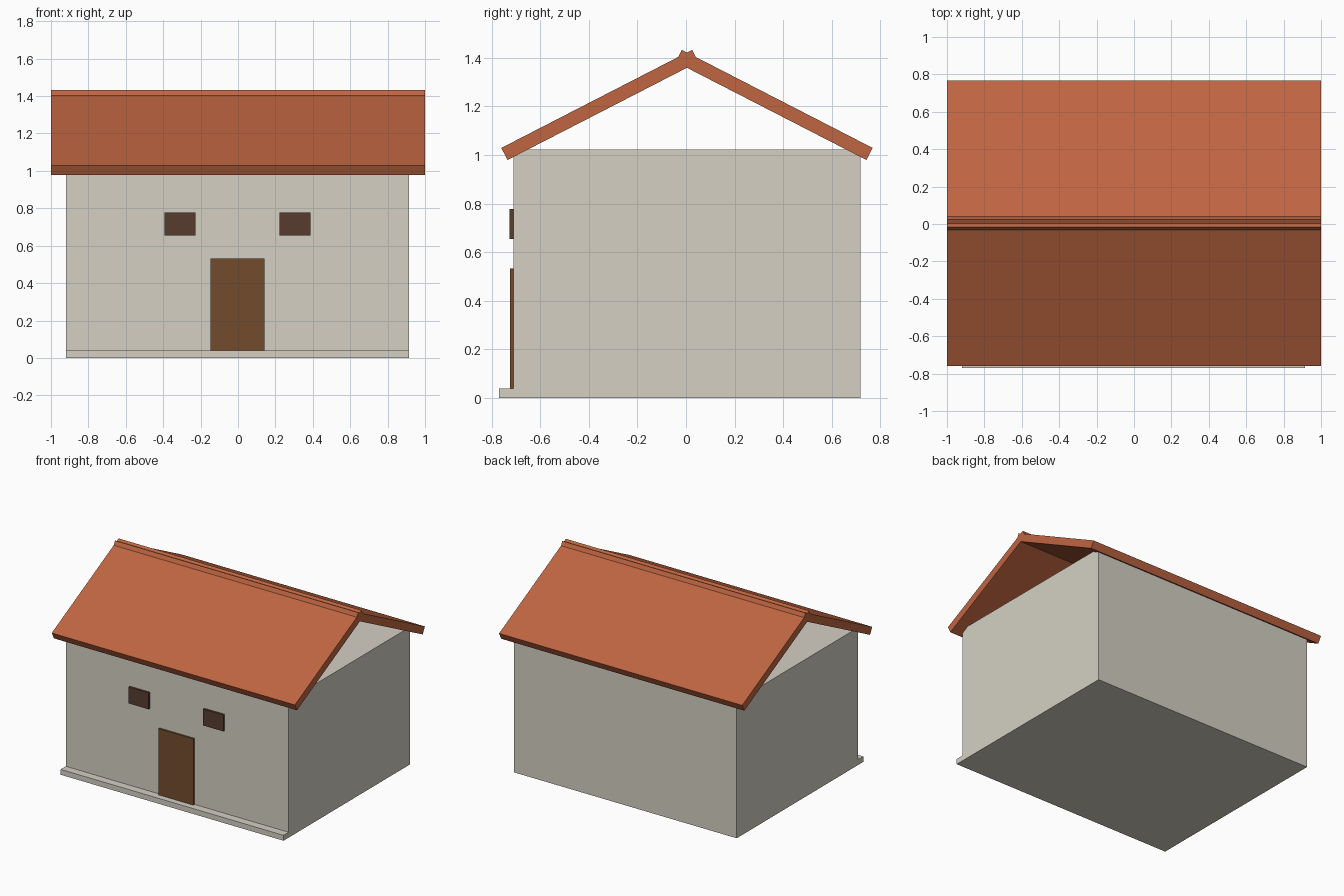
import bpy
import bmesh
from math import radians, sin, cos, tan
from mathutils import Vector

cube = bpy.data.objects.get("Cube")
if cube:
    bpy.data.objects.remove(cube, do_unlink=True)


def material(name, rgb):
    mat = bpy.data.materials.new(name)
    mat.use_nodes = True
    mat.diffuse_color = (*rgb, 1)
    mat.node_tree.nodes["Principled BSDF"].inputs["Base Color"].default_value = (*rgb, 1)
    return mat


plaster = material("plaster", (0.66, 0.63, 0.55))
terracotta = material("terracotta", (0.52, 0.13, 0.053))
door_wood = material("door wood", (0.17, 0.073, 0.027))
dark_wood = material("dark wood", (0.095, 0.046, 0.03))


def prism(name, profile, x0, x1, mat):
    """Extrude a (y, z) profile along x."""
    bm = bmesh.new()
    face = bm.faces.new([bm.verts.new((x0, y, z)) for y, z in profile])
    new = bmesh.ops.extrude_face_region(bm, geom=[face])["geom"]
    verts = [v for v in new if isinstance(v, bmesh.types.BMVert)]
    bmesh.ops.translate(bm, vec=Vector((x1 - x0, 0, 0)), verts=verts)
    bmesh.ops.recalc_face_normals(bm, faces=bm.faces)
    mesh = bpy.data.meshes.new(name)
    bm.to_mesh(mesh)
    bm.free()
    mesh.materials.append(mat)
    obj = bpy.data.objects.new(name, mesh)
    bpy.context.collection.objects.link(obj)
    return obj


def box(name, x0, x1, y0, y1, z0, z1, mat):
    return prism(name, [(y0, z0), (y1, z0), (y1, z1), (y0, z1)], x0, x1, mat)


mid_x, mid_y = -0.003, 0.004
wall_x, front, back = 0.917, -0.71, 0.718

# Walls and the low step along the front
box("walls", mid_x - wall_x, mid_x + wall_x, front, back, 0, 1.022, plaster)
box("front_step", mid_x - wall_x, mid_x + wall_x, -0.77, front, 0, 0.04, plaster)

# Door and two small windows standing slightly proud of the wall
box("door", mid_x - 0.144, mid_x + 0.144, front - 0.015, front + 0.015, 0.002, 0.532, door_wood)
for side, label in ((-1, "right"), (1, "left")):
    x = mid_x + side * 0.307
    box(label + "_window", x - 0.083, x + 0.083, front - 0.016, front + 0.015,
        0.655, 0.777, dark_wood)

# Two roof slabs that cross at the ridge
pitch, thick = radians(27.2), 0.056
eave, past_ridge, eave_z = -0.764, 0.021, 1.029
ridge_z = eave_z + (past_ridge - eave) * tan(pitch)
dy, dz = thick * sin(pitch), -thick * cos(pitch)
slab = [(eave, eave_z), (past_ridge, ridge_z),
        (past_ridge + dy, ridge_z + dz), (eave + dy, eave_z + dz)]
for side, label in ((1, "front"), (-1, "back")):
    prism(label + "_roof_slab", [(mid_y + side * y, z) for y, z in slab], -1, 1, terracotta)
